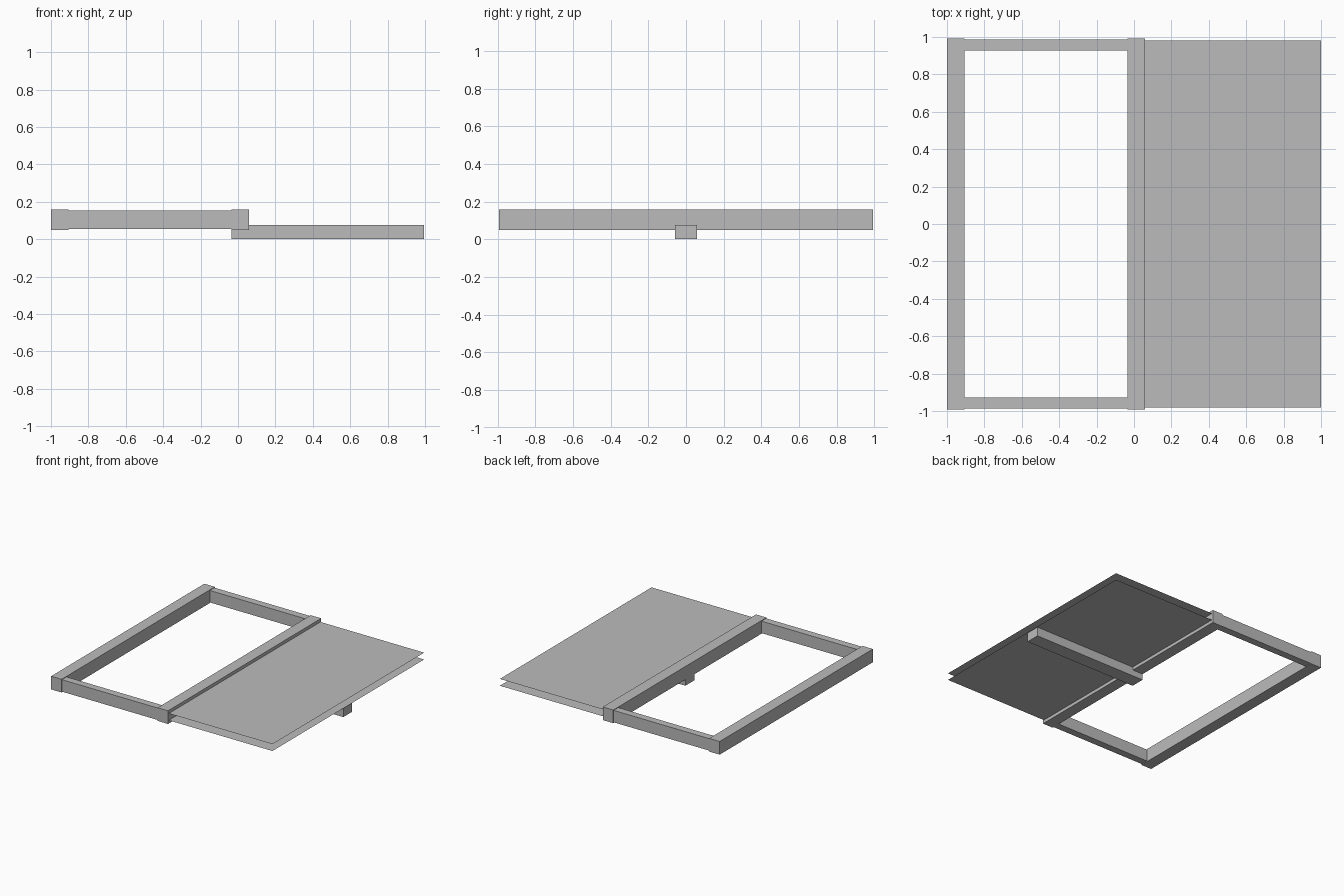
import bpy
import bmesh
from mathutils import Vector

cube = bpy.data.objects.get("Cube")
if cube:
    bpy.data.objects.remove(cube, do_unlink=True)

# One plain grey for every part
grey = bpy.data.materials.new("plain grey")
grey.use_nodes = True
colour = (0.5, 0.5, 0.5, 1)
grey.diffuse_color = colour
grey.node_tree.nodes["Principled BSDF"].inputs["Base Color"].default_value = colour


def add_part(name, low, high):
    """Box between two corners, or a single sheet where it has no height."""
    low, high = Vector(low), Vector(high)
    size, centre = high - low, (low + high) / 2
    bm = bmesh.new()
    if size.z > 0:
        bmesh.ops.create_cube(bm, size=1)
    else:
        bmesh.ops.create_grid(bm, x_segments=1, y_segments=1, size=0.5)
    for v in bm.verts:
        v.co = Vector(a * b for a, b in zip(v.co, size)) + centre
    mesh = bpy.data.meshes.new(name)
    bm.to_mesh(mesh)
    bm.free()
    mesh.materials.append(grey)
    obj = bpy.data.objects.new(name, mesh)
    bpy.context.collection.objects.link(obj)
    return obj


# Long side members of the open frame
for name, x in (("outer_stile", -1), ("middle_stile", -0.035)):
    add_part(name, (x, -0.992, 0.05), (x + 0.095, 0.992, 0.158))

# Slightly slimmer cross rails between them
for name, y in (("front_rail", -0.987), ("back_rail", 0.927)):
    add_part(name, (-0.95, y, 0.055), (0, y + 0.06, 0.153))

# Pair of thin panel sheets beside the frame
for name, z in (("upper_sheet", 0.132), ("lower_sheet", 0.076)):
    add_part(name, (0.01, -0.982, z), (1, 0.982, z))

# Support batten below the panel
add_part("support_batten", (-0.035, -0.058, 0), (0.995, 0.058, 0.075))
